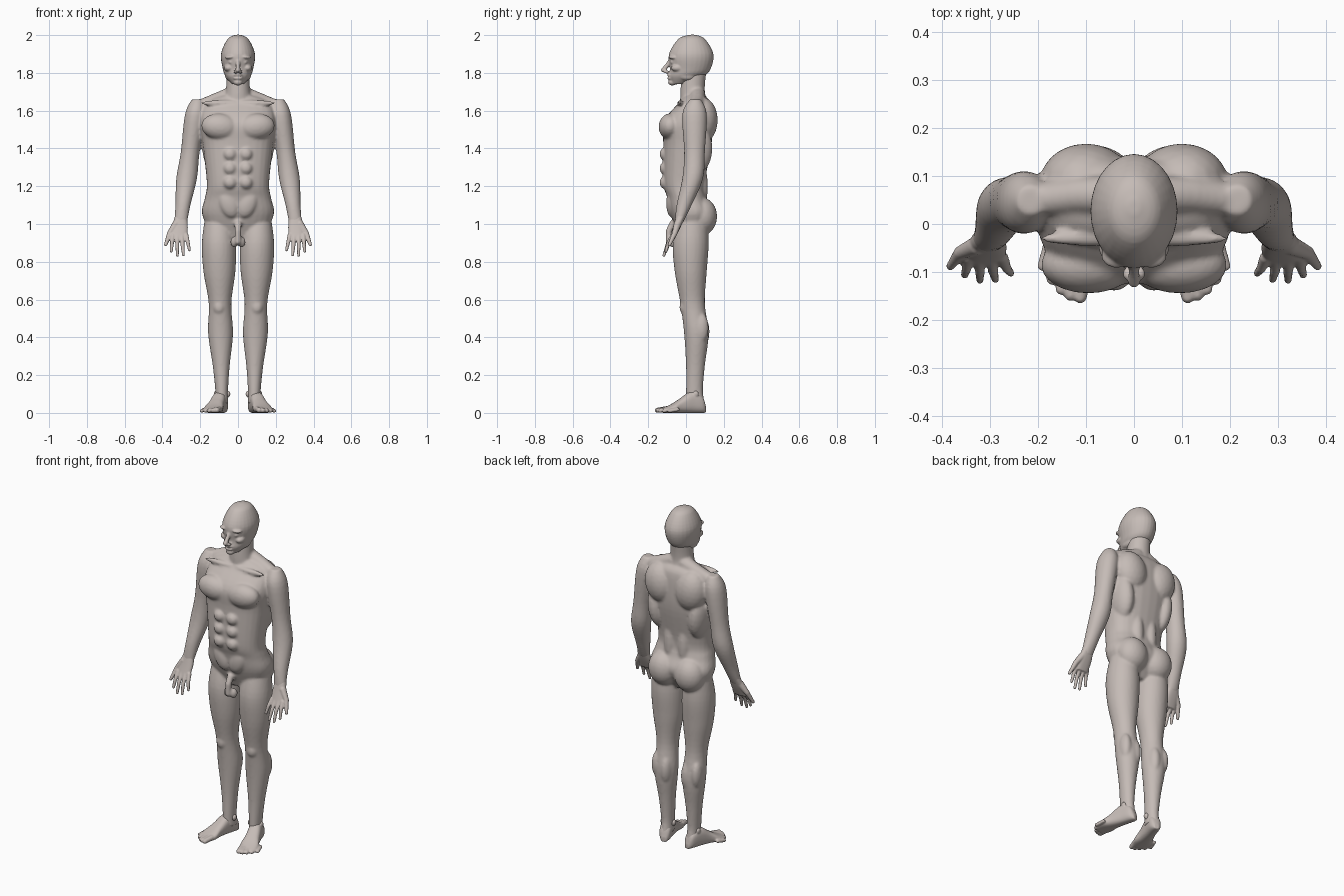
import bpy, bmesh, math
from mathutils import Vector, Matrix

cube = bpy.data.objects.get("Cube")
if cube:
    bpy.data.objects.remove(cube, do_unlink=True)

clay = bpy.data.materials.new("warm grey clay")
clay.use_nodes = True
clay.diffuse_color = (.56, .5, .47, 1)
clay.node_tree.nodes["Principled BSDF"].inputs["Base Color"].default_value = clay.diffuse_color

X, Y, Z = Vector((1, 0, 0)), Vector((0, 1, 0)), Vector((0, 0, 1))


def spline(rows, steps=5):
    """Catmull-Rom interpolation of the rows of numbers."""
    last = len(rows) - 1
    result = []
    for i in range(last):
        before, start, end, after = (Vector(rows[min(max(i + k, 0), last)]) for k in range(-1, 3))
        for s in range(steps):
            t = s / steps
            leave, arrive = (end - before) / 2, (after - start) / 2
            blend = t * t * (3 - 2 * t)
            result.append(start.lerp(end, blend)
                          + leave * (t * (1 - t) * (1 - t)) - arrive * (t * t * (1 - t)))
    return result + [Vector(rows[last])]


def loft(bm, rings, u, v, power=2.0, sides=28):
    """Closed skin over superellipse rings of (centre, half width, half depth)."""
    loops = []
    for centre, width, depth in rings:
        loop = []
        for k in range(sides):
            angle = math.tau * k / sides
            c, s = math.cos(angle), math.sin(angle)
            c = math.copysign(abs(c) ** (2 / power), c)
            s = math.copysign(abs(s) ** (2 / power), s)
            loop.append(bm.verts.new(centre + u * (c * width) + v * (s * depth)))
        loops.append(loop)
    for low, high in zip(loops, loops[1:]):
        for k in range(sides):
            n = (k + 1) % sides
            bm.faces.new((low[k], low[n], high[n], high[k]))
    bm.faces.new(loops[0])
    bm.faces.new(loops[-1])


def column(bm, profile, x_top=0, x_bottom=0, power=2.0):
    """Upright mass; each profile row is height, front, back, half width."""
    high, low = profile[0][0], profile[-1][0]
    rings = []
    for z, front, back, width in spline(profile):
        x = x_top + (x_bottom - x_top) * (high - z) / (high - low)
        rings.append((Vector((x, (front + back) / 2, z)), width, (back - front) / 2))
    loft(bm, rings, X, Y, power)


def blob(bm, centre, radii, tilt=0.0):
    """Ellipsoid muscle, leaning sideways by the tilt."""
    place = Matrix.Translation(centre) @ Matrix.Rotation(tilt, 4, 'Y')
    bmesh.ops.create_icosphere(bm, subdivisions=3, radius=1,
                               matrix=place @ Matrix.Diagonal((*radii, 1)))


def tube(bm, points, thick, thin):
    """Round-ended limb through the points, tapering evenly."""
    points = [Vector(p) for p in points]
    turn = (points[-1] - points[0]).to_track_quat('Z', 'Y')
    radii = [thick + (thin - thick) * i / (len(points) - 1) for i in range(len(points))]
    loft(bm, list(zip(points, radii, radii)), turn @ X, turn @ Y, sides=14)
    blob(bm, points[0], [thick] * 3)
    blob(bm, points[-1], [thin] * 3)


def mirror(bm):
    """Copy everything built so far to the right side."""
    copy = bmesh.ops.duplicate(bm, geom=bm.verts[:] + bm.edges[:] + bm.faces[:])["geom"]
    for item in copy:
        if isinstance(item, bmesh.types.BMVert):
            item.co.x *= -1


def finish(name, bm, voxel, smooth):
    """Fuse the overlapping masses into one smooth skin."""
    bmesh.ops.recalc_face_normals(bm, faces=bm.faces)
    mesh = bpy.data.meshes.new(name)
    bm.to_mesh(mesh)
    bm.free()
    mesh.materials.append(clay)
    mesh.shade_smooth()
    ob = bpy.data.objects.new(name, mesh)
    bpy.context.collection.objects.link(ob)
    fuse = ob.modifiers.new("fuse", 'REMESH')
    fuse.mode, fuse.voxel_size, fuse.use_smooth_shade = 'VOXEL', voxel, True
    relax = ob.modifiers.new("relax", 'SMOOTH')
    relax.factor, relax.iterations = .5, smooth


# Body: arm and leg
bm = bmesh.new()
column(bm, [(1.66, .02, .08, .03), (1.58, -.02, .11, .055), (1.38, -.01, .1, .05),
            (1.24, -.02, .09, .055), (1.1, -.05, .03, .04), (1, -.06, -.02, .035)],
       x_top=.215, x_bottom=.305)
column(bm, [(1.04, -.04, .11, .07), (.9, -.07, .12, .09), (.75, -.06, .11, .085),
            (.58, -.03, .1, .06), (.42, -.01, .12, .066), (.25, 0, .1, .045),
            (.12, 0, .09, .034), (.05, 0, .1, .034)],
       x_top=.104, x_bottom=.085)
# Body: paired muscles
blob(bm, centre=(.1, 0, .56), radii=(.035, .035, .045))               # kneecap
blob(bm, centre=(.07, .08, .43), radii=(.035, .045, .09))             # inner calf
blob(bm, centre=(.13, .08, .45), radii=(.03, .04, .08))               # outer calf
blob(bm, centre=(.085, .085, 1.04), radii=(.09, .08, .1))             # buttock
blob(bm, centre=(.095, -.085, 1.515), radii=(.1, .06, .07), tilt=-.1)  # chest
blob(bm, centre=(.1, .09, 1.55), radii=(.095, .078, .12), tilt=.15)   # shoulder blade
blob(bm, centre=(.135, .05, 1.4), radii=(.055, .09, .14), tilt=.1)    # flank
blob(bm, centre=(.045, .07, 1.2), radii=(.04, .045, .16))             # lower back
blob(bm, centre=(.09, -.03, 1.64), radii=(.11, .016, .016))           # collarbone
tube(bm, [(.035, .06, 1.685), (.115, .06, 1.655), (.205, .05, 1.62)], thick=.042, thin=.036)
for row in range(3):                                                  # abdomen
    blob(bm, centre=(.042, -.108, 1.22 + .075 * row), radii=(.036, .032, .036))
blob(bm, centre=(.05, -.075, 1.11), radii=(.05, .03, .08), tilt=.35)  # groin line
mirror(bm)
# Body: trunk, neck and groin
column(bm, [(.93, -.03, .07, .13), (1.05, -.08, .14, .19), (1.14, -.1, .11, .175),
            (1.22, -.12, .1, .165), (1.42, -.12, .135, .187), (1.54, -.12, .14, .2),
            (1.64, -.04, .13, .175), (1.68, -.01, .1, .09)], power=2.4)
column(bm, [(1.6, -.03, .13, .09), (1.7, -.03, .1, .065), (1.82, -.02, .11, .06)])
tube(bm, [(0, -.07, 1), (0, -.09, .965), (0, -.095, .905)], thick=.02, thin=.015)
for side in (1, -1):
    blob(bm, centre=(.019 * side, -.07, .905), radii=(.021, .022, .03))
finish("body", bm, voxel=.0075, smooth=5)

# Head: paired face features, then skull, nose, mouth and chin
bm = bmesh.new()
blob(bm, centre=(.037, -.066, 1.884), radii=(.032, .026, .011), tilt=.1)  # brow
blob(bm, centre=(.036, -.066, 1.857), radii=(.016, .017, .012))       # eye
blob(bm, centre=(.05, -.045, 1.826), radii=(.024, .034, .02))         # cheekbone
blob(bm, centre=(.013, -.104, 1.806), radii=(.011, .014, .009))       # nostril
blob(bm, centre=(.05, .005, 1.785), radii=(.018, .045, .025))         # jaw corner
mirror(bm)
column(bm, [(2.002, .02, .05, .012), (1.98, -.04, .1, .055), (1.9, -.09, .145, .09),
            (1.82, -.085, .13, .08), (1.78, -.09, .09, .065), (1.74, -.075, 0, .03)])
tube(bm, [(0, -.082, 1.87), (0, -.1, 1.84), (0, -.12, 1.815)], thick=.01, thin=.013)
for lip in (1.772, 1.788):
    blob(bm, centre=(0, -.085, lip), radii=(.026, .015, .008))
blob(bm, centre=(0, -.073, 1.75), radii=(.024, .022, .017))
finish("head", bm, voxel=.005, smooth=3)

# Hands: palm, four fingers and thumb
bm = bmesh.new()
column(bm, [(1.05, -.05, 0, .03), (.98, -.07, -.03, .042), (.92, -.09, -.06, .04)],
       x_top=.302, x_bottom=.312, power=2.4)
for i in range(4):
    off = (i - 1.6) ** 2
    knuckle = Vector((.274 + .024 * i, -.07, .94))
    tip = Vector((.257 + .032 * i, .006 * off - .118, .832 + .012 * off))
    tube(bm, [knuckle, knuckle.lerp(tip, .5) - Y * .006, tip], thick=.0125, thin=.008)
tube(bm, [(.328, -.045, 1), (.362, -.06, .95), (.383, -.088, .89)], thick=.02, thin=.009)
mirror(bm)
finish("hands", bm, voxel=.004, smooth=3)

# Feet: turned-out wedge, five toes and ankle bones
bm = bmesh.new()
heel, ball = Vector((.075, .104, 0)), Vector((.143, -.122, 0))
across = (ball - heel).cross(-Z).normalized()
wedge = [(0, .015, .03), (.1, .032, .09), (.35, .037, .112), (.6, .042, .075),
         (.8, .052, .045), (1, .045, .024)]
loft(bm, [(heel.lerp(ball, t) + Z * height / 2, width, height / 2)
          for t, width, height in spline(wedge)], across, Z, power=2.6)
for i in range(5):
    radius = .014 - .001 * i
    tip = Vector((.112 + .02 * i, .004 * i * i - .152, radius))
    tube(bm, [tip + Vector((-.012, .045, .008)), tip], thick=radius, thin=radius)
for x, y in ((.052, .04), (.117, .052)):
    blob(bm, centre=(x, y, .1), radii=(.012, .016, .018))
mirror(bm)
finish("feet", bm, voxel=.005, smooth=3)
